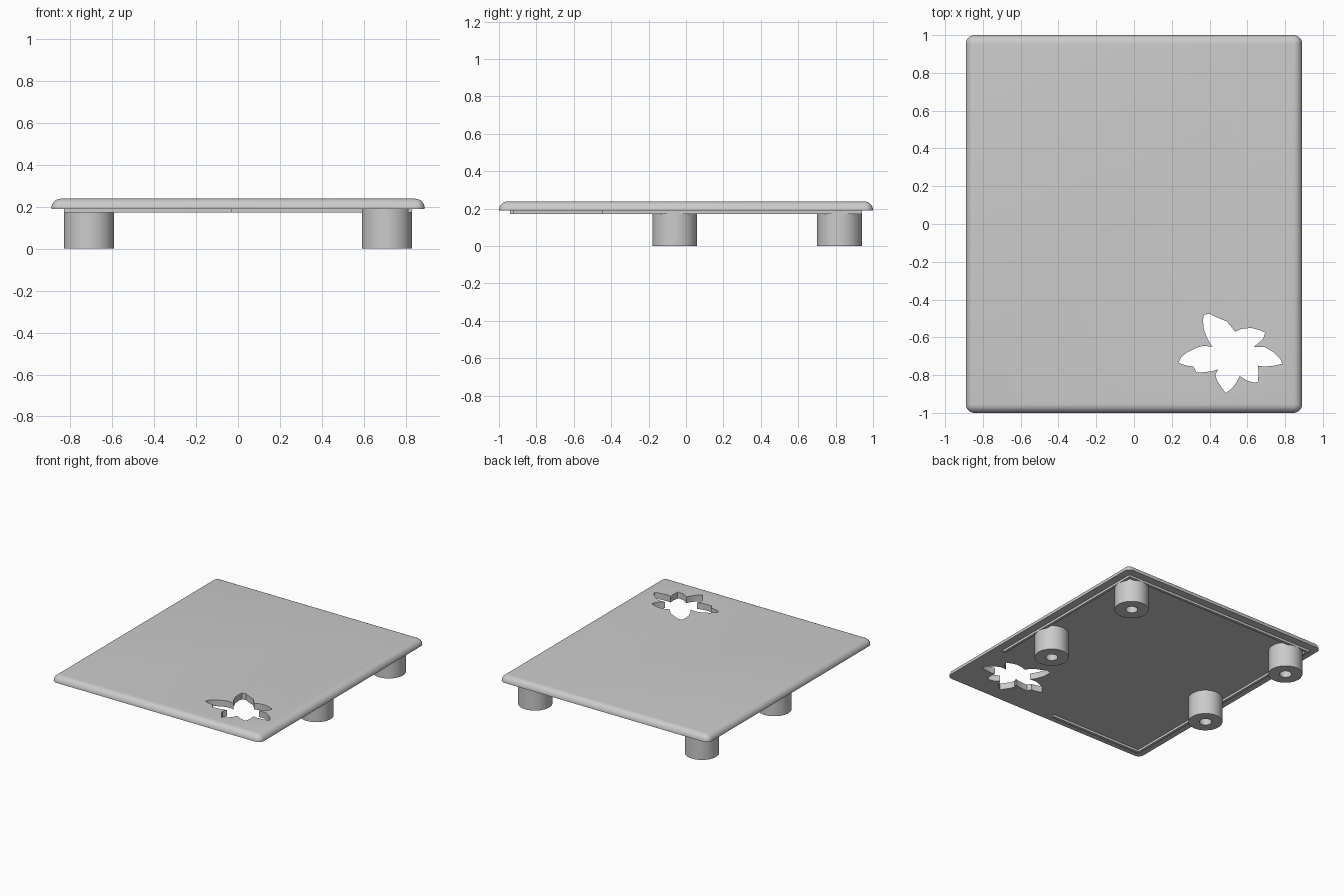
import bpy, bmesh, math

if "Cube" in bpy.data.objects:
    bpy.data.objects.remove(bpy.data.objects["Cube"])

grey = bpy.data.materials.new("light grey")
grey.diffuse_color = (0.6, 0.6, 0.6, 1)
grey.use_nodes = True
grey.node_tree.nodes["Principled BSDF"].inputs["Base Color"].default_value = grey.diffuse_color

HALF_X, HALF_Y = 0.89, 1.0
Z_BOTTOM, Z_TOP = 0.19, 0.238
EDGE_R = 0.046


def make_object(name, bm):
    bmesh.ops.recalc_face_normals(bm, faces=bm.faces)
    mesh = bpy.data.meshes.new(name)
    bm.to_mesh(mesh)
    bm.free()
    mesh.materials.append(grey)
    ob = bpy.data.objects.new(name, mesh)
    bpy.context.collection.objects.link(ob)
    return ob


def smooth(ob):
    bpy.ops.object.select_all(action='DESELECT')
    ob.select_set(True)
    bpy.context.view_layer.objects.active = ob
    bpy.ops.object.shade_smooth_by_angle(angle=math.radians(30))


def prism(name, outline, z0, z1):
    """Extrude a closed xy outline from z0 up to z1."""
    bm = bmesh.new()
    face = bm.faces.new([bm.verts.new((x, y, z0)) for x, y in outline])
    top = bmesh.ops.extrude_face_region(bm, geom=[face])["geom"]
    for v in top:
        if isinstance(v, bmesh.types.BMVert):
            v.co.z = z1
    return make_object(name, bm)


# Plate: box with rounded upright corners and a rounded top edge
bm = bmesh.new()
bmesh.ops.create_cube(bm, size=1)
for v in bm.verts:
    v.co.x *= 2 * HALF_X
    v.co.y *= 2 * HALF_Y
    v.co.z = Z_TOP if v.co.z > 0 else Z_BOTTOM
rounded = [e for e in bm.edges if max(v.co.z for v in e.verts) == max(w.co.z for w in bm.verts)]
bmesh.ops.bevel(bm, geom=rounded, offset=EDGE_R, segments=8, profile=0.5, affect='EDGES')
plate = make_object("plate", bm)

# Flower-shaped hole
flower = [
    (0.37, -0.48), (0.40, -0.475), (0.44, -0.495), (0.49, -0.515), (0.52, -0.55),
    (0.535, -0.57), (0.57, -0.555), (0.62, -0.55), (0.66, -0.56), (0.695, -0.575),
    (0.685, -0.605), (0.66, -0.63), (0.635, -0.65), (0.69, -0.65), (0.74, -0.68),
    (0.775, -0.715), (0.785, -0.74), (0.74, -0.75), (0.69, -0.755), (0.655, -0.75),
    (0.66, -0.79), (0.655, -0.835), (0.64, -0.84), (0.60, -0.83), (0.56, -0.805),
    (0.545, -0.835), (0.52, -0.87), (0.485, -0.895), (0.46, -0.86), (0.44, -0.83),
    (0.43, -0.80), (0.445, -0.77), (0.41, -0.78), (0.36, -0.785), (0.33, -0.785),
    (0.315, -0.755), (0.28, -0.75), (0.235, -0.735), (0.25, -0.705), (0.28, -0.68),
    (0.33, -0.655), (0.37, -0.645), (0.415, -0.65), (0.39, -0.61), (0.37, -0.56),
    (0.365, -0.51)]
cutter = prism("flower_cutter", flower, 0.1, 0.4)
cutter.hide_render = True
cut = plate.modifiers.new("flower hole", 'BOOLEAN')
cut.operation = 'DIFFERENCE'
cut.solver = 'EXACT'
cut.object = cutter
bpy.context.view_layer.objects.active = plate
bpy.ops.object.modifier_apply(modifier=cut.name)
bpy.data.objects.remove(cutter)
smooth(plate)

# Legs: round posts with a bore from below
LEG_R, BORE_R = 0.12, 0.043


def leg(name, cx, cy, sides=48):
    bm = bmesh.new()
    profile = [(LEG_R, Z_BOTTOM), (LEG_R, 0), (BORE_R, 0), (BORE_R, Z_BOTTOM)]
    rings = []
    for r, z in profile:
        rings.append([bm.verts.new((cx + r * math.cos(a), cy + r * math.sin(a), z))
                      for a in (2 * math.pi * i / sides for i in range(sides))])
    for j in range(4):
        a, b = rings[j], rings[(j + 1) % 4]
        for i in range(sides):
            k = (i + 1) % sides
            bm.faces.new((a[i], a[k], b[k], b[i]))
    smooth(make_object(name, bm))


for side, x in (("left", -0.71), ("right", 0.71)):
    for place, y in (("middle", -0.06), ("back", 0.82)):
        leg(f"{place}_{side}_leg", x, y)

# Locating rib under the plate, open around the flower corner
OX, OY, T = 0.83, 0.94, 0.02
rib = [(-0.03, -OY), (-OX, -OY), (-OX, OY), (OX, OY), (OX, -0.45), (OX - T, -0.45),
       (OX - T, OY - T), (T - OX, OY - T), (T - OX, T - OY), (-0.03, T - OY)]
prism("rib", rib, 0.172, Z_BOTTOM)
